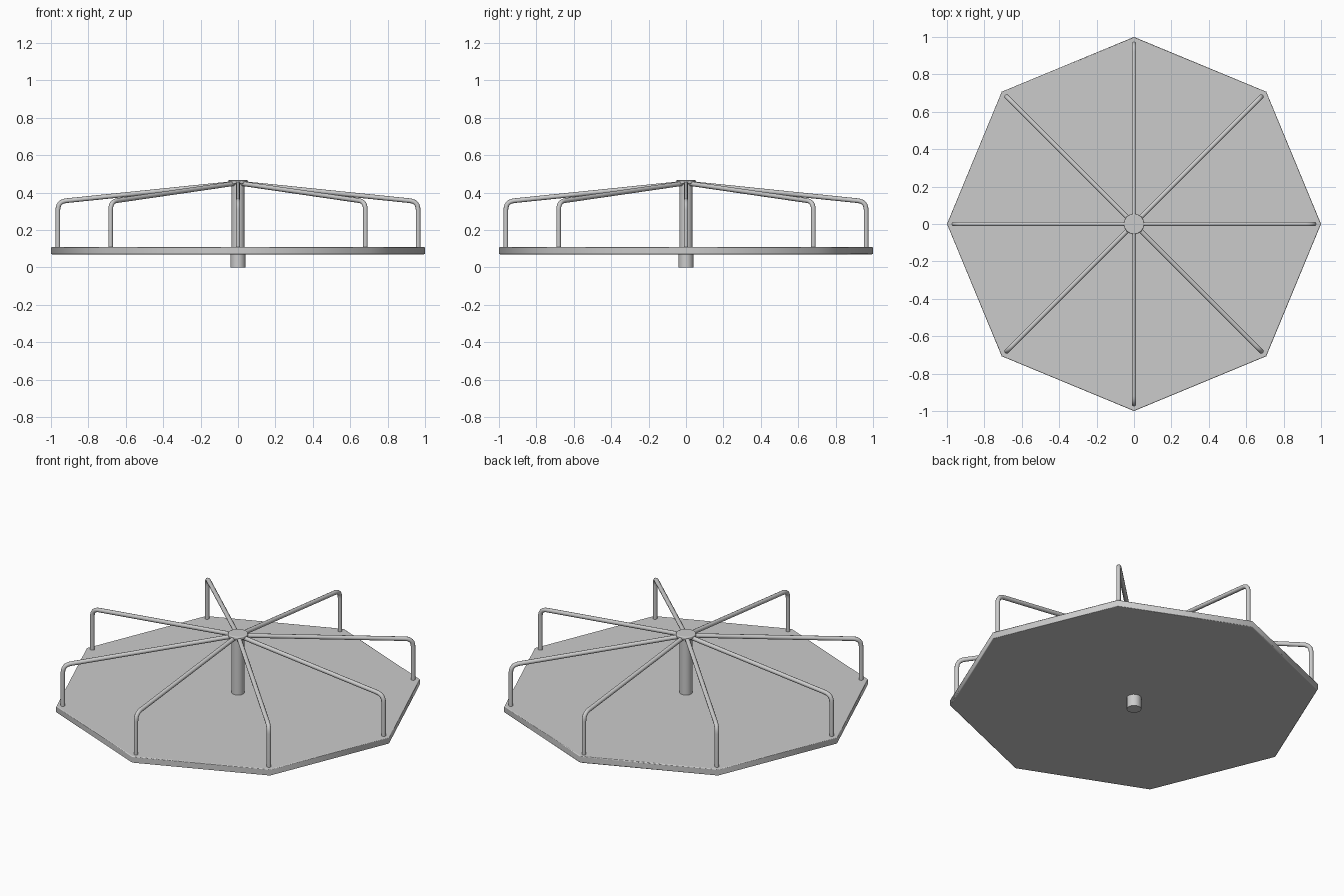
import bpy
from math import radians, sin, cos, pi
from mathutils import Vector

if "Cube" in bpy.data.objects:
    bpy.data.objects.remove(bpy.data.objects["Cube"], do_unlink=True)

# Single painted metal colour
metal = bpy.data.materials.new("grey_metal")
metal.use_nodes = True
grey = (0.6, 0.6, 0.6, 1)
metal.diffuse_color = grey
metal.node_tree.nodes["Principled BSDF"].inputs["Base Color"].default_value = grey


def cylinder(name, sides, radius, bottom, top, rim=0.0, turn=0.0):
    """Upright smooth-sided cylinder with an optional rounded rim."""
    bpy.ops.mesh.primitive_cylinder_add(
        vertices=sides, radius=radius, depth=top - bottom,
        location=(0, 0, (top + bottom) / 2), rotation=(0, 0, turn))
    obj = bpy.context.object
    obj.name = name
    obj.data.materials.append(metal)
    bpy.ops.object.shade_smooth_by_angle(angle=radians(50))
    if rim:
        bevel = obj.modifiers.new("rounded_rim", 'BEVEL')
        bevel.width = rim
        bevel.segments = 2
        bevel.limit_method = 'ANGLE'
        bevel.angle_limit = radians(60)
        bevel.harden_normals = True
    return obj


# Octagonal deck, its corners on the axes
cylinder("deck", 8, 1.0, 0.07, 0.11, rim=0.006)

# Ground spindle, central post and hub cap
cylinder("spindle", 16, 0.04, 0.0, 0.08)
cylinder("center_post", 16, 0.035, 0.1, 0.45)
cylinder("hub_cap", 16, 0.055, 0.445, 0.466, rim=0.006)

# Handrail path: up from the deck, round a bend, then sloping up to the hub
foot = Vector((0.963, 0, 0.1))
corner = Vector((0.963, 0, 0.352))
hub = Vector((0.01, 0, 0.45))
start = corner + (foot - corner).normalized() * 0.045
end = corner + (hub - corner).normalized() * 0.045
path = [foot]
for i in range(7):
    t = i / 6
    path.append(start * (1 - t) ** 2 + corner * 2 * t * (1 - t) + end * t ** 2)
path.append(hub)

rail = bpy.data.curves.new("handrail", 'CURVE')
rail.dimensions = '3D'
rail.bevel_depth = 0.0125
rail.bevel_resolution = 3
rail.use_fill_caps = True
spline = rail.splines.new('POLY')
spline.points.add(len(path) - 1)
for point, co in zip(spline.points, path):
    point.co = (*co, 1)
spline.use_smooth = True
rail.materials.append(metal)

# One handrail for each corner of the deck
for i in range(8):
    obj = bpy.data.objects.new(f"handrail_{i + 1}", rail)
    obj.rotation_euler.z = i * pi / 4
    bpy.context.collection.objects.link(obj)
